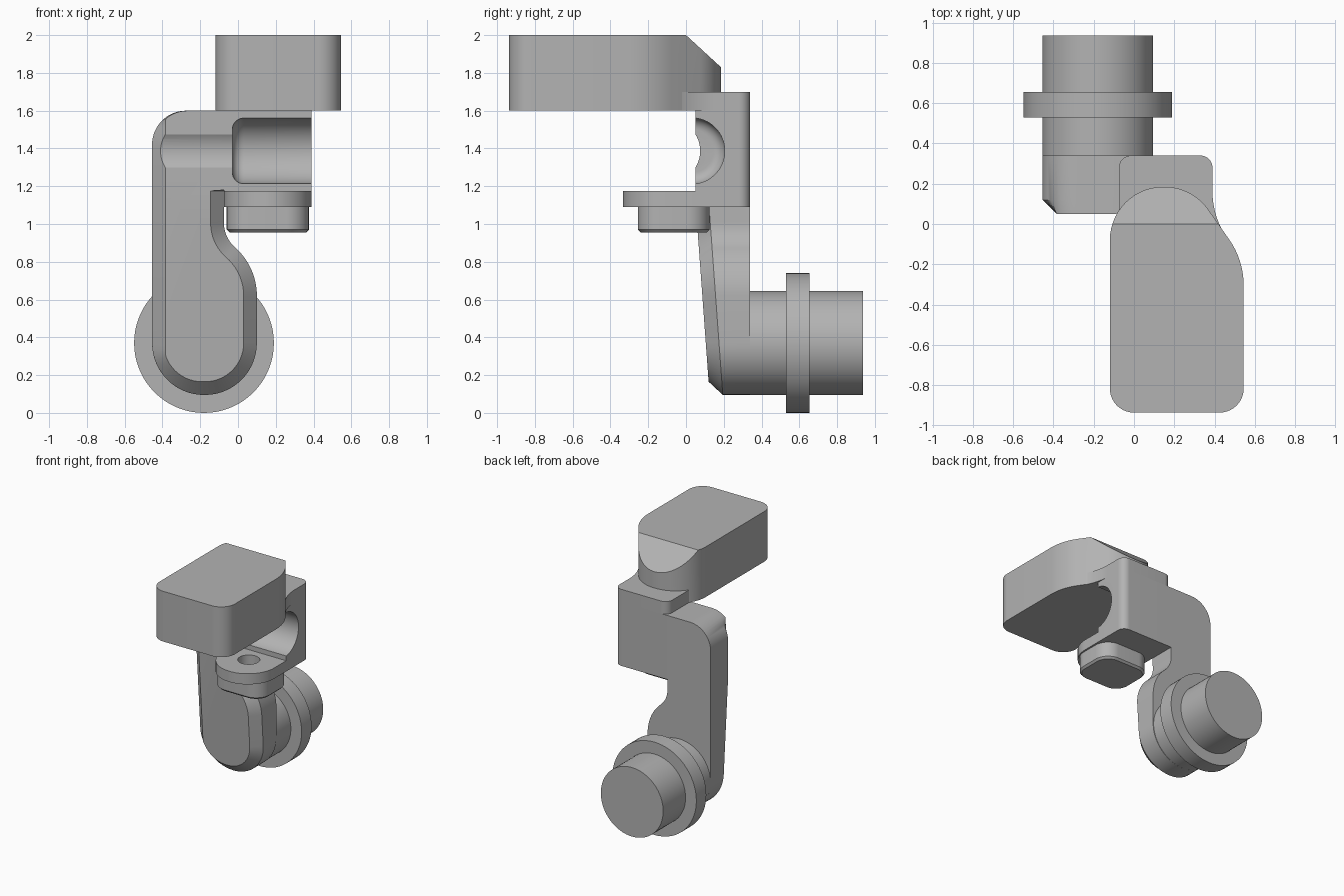
import bpy, bmesh
from math import sin, cos, pi, tan
from mathutils import Vector

cube = bpy.data.objects.get("Cube")
if cube:
    bpy.data.objects.remove(cube, do_unlink=True)

grey = bpy.data.materials.new("plain_grey")
grey.use_nodes = True
grey.diffuse_color = (0.45, 0.45, 0.45, 1)
grey.node_tree.nodes["Principled BSDF"].inputs["Base Color"].default_value = (0.45, 0.45, 0.45, 1)


def rounded(corners, steps=14):
    """Closed outline from (u, v, radius) corners, each filleted."""
    out = []
    for i, (u, v, r) in enumerate(corners):
        p = Vector((u, v))
        if r == 0:
            out.append(p)
            continue
        a = (Vector(corners[i - 1][:2]) - p).normalized()
        b = (Vector(corners[(i + 1) % len(corners)][:2]) - p).normalized()
        half = a.angle(b) / 2
        centre = p + (a + b).normalized() * r / sin(half)
        start, end = p + a * r / tan(half) - centre, p + b * r / tan(half) - centre
        turn = start.angle(end)
        for k in range(steps + 1):
            t = k / steps
            out.append(centre + (start * sin((1 - t) * turn) + end * sin(t * turn)) / sin(turn))
    return out


def circle(u, v, r, n=64):
    return [Vector((u + r * cos(2 * pi * k / n), v + r * sin(2 * pi * k / n))) for k in range(n)]


def loft(name, rings, axis="z", shape=None):
    """Solid through (outline, height) rings stacked along an axis."""
    place = {"x": lambda p, h: (h, p[0], p[1]),
             "y": lambda p, h: (p[0], h, p[1]),
             "z": lambda p, h: (p[0], p[1], h)}[axis]
    bm = bmesh.new()
    loops = [[bm.verts.new(place(p, h)) for p in ring] for ring, h in rings]
    for low, high in zip(loops, loops[1:]):
        for i in range(len(low)):
            bm.faces.new((low[i - 1], low[i], high[i], high[i - 1]))
    bm.faces.new(loops[0])
    bm.faces.new(loops[-1])
    bmesh.ops.remove_doubles(bm, verts=bm.verts, dist=0.0002)
    bmesh.ops.recalc_face_normals(bm, faces=bm.faces)
    if shape:
        shape(bm)
    mesh = bpy.data.meshes.new(name)
    bm.to_mesh(mesh)
    bm.free()
    mesh.materials.append(grey)
    obj = bpy.data.objects.new(name, mesh)
    bpy.context.collection.objects.link(obj)
    return obj


def prism(name, outline, low, high, axis="z", shape=None):
    return loft(name, [(outline, low), (outline, high)], axis, shape)


def activate(obj):
    bpy.ops.object.select_all(action="DESELECT")
    obj.select_set(True)
    bpy.context.view_layer.objects.active = obj


def cut(obj, cutter):
    activate(obj)
    mod = obj.modifiers.new("cut", "BOOLEAN")
    mod.operation, mod.solver, mod.object = "DIFFERENCE", "EXACT", cutter
    bpy.ops.object.modifier_apply(modifier=mod.name)


# Arm: chamfered front outline, thinning towards the bottom
outer = rounded([(-0.455, 0.095, 0.275), (0.1, 0.095, 0.275), (0.1, 0.77, 0.34),
                 (-0.075, 0.93, 0.18), (-0.075, 1.175, 0), (-0.075, 1.18, 0),
                 (-0.075, 1.6, 0), (-0.455, 1.6, 0.18)])
inner = rounded([(-0.385, 0.165, 0.205), (0.03, 0.165, 0.205), (0.03, 0.739, 0.27),
                 (-0.145, 0.899, 0.24), (-0.145, 1.175, 0), (-0.075, 1.18, 0),
                 (-0.075, 1.6, 0), (-0.455, 1.6, 0.18)])
inner = [Vector((max(p.x, -0.385), p.y)) for p in inner]


def taper(bm):
    bend = 1.12
    bmesh.ops.bisect_plane(bm, geom=bm.verts[:] + bm.edges[:] + bm.faces[:],
                           plane_co=(0, 0, bend), plane_no=(0, 0, 1))
    for v in bm.verts:
        if v.co.y < 0.2:
            v.co.y += 0.073 * max(0, bend - v.co.z)


arm = loft("arm", [(inner, 0.05), (outer, 0.12), (outer, 0.34)], "y", taper)

# Barrel with its collar
barrel = loft("barrel", [(circle(-0.18, 0.37, r), y) for r, y in
                         ((0.275, 0.33), (0.275, 0.53), (0.37, 0.53),
                          (0.37, 0.655), (0.275, 0.655), (0.275, 0.937))], "y")

# Block beside the arm, and the plate joining it to the head
block = prism("block", rounded([(-0.075, 0.05, 0), (0.39, 0.05, 0), (0.39, 0.34, 0.06),
                                (-0.075, 0.34, 0)]), 1.09, 1.6)
plate = prism("neck_plate", rounded([(-0.075, -0.1, 0), (0.49, -0.108, 0), (0.39, 0.036, 0.4),
                                     (0.39, 0.34, 0.06), (-0.075, 0.34, 0.06)]), 1.6, 1.7)


# Head: rounded body with a sloped cut at the rear top edge
def slope(bm):
    found = bmesh.ops.bisect_plane(bm, geom=bm.verts[:] + bm.edges[:] + bm.faces[:],
                                   plane_co=(0, 0, 2), plane_no=(0, 0.17, 0.185),
                                   clear_outer=True)
    edges = [e for e in found["geom_cut"] if isinstance(e, bmesh.types.BMEdge)]
    bmesh.ops.holes_fill(bm, edges=edges)
    bmesh.ops.recalc_face_normals(bm, faces=bm.faces)


head = prism("head", rounded([(-0.12, -0.937, 0.12), (0.545, -0.937, 0.12), (0.545, -0.18, 0.4),
                              (0.29, 0.185, 0.265), (-0.12, 0.185, 0.265)]),
             1.6, 2.0, shape=slope)

# Tongue and the knob beneath it
tongue = prism("tongue", rounded([(-0.075, -0.333, 0.232), (0.39, -0.333, 0.232),
                                  (0.39, 0.05, 0), (-0.075, 0.05, 0)]), 1.09, 1.175)


def knob_outline(d):
    r = 0.12 - d
    return rounded([(-0.06 + d, -0.255 + d, r), (0.375 - d, -0.255 + d, r),
                    (0.375 - d, 0.125 - d, r), (-0.06 + d, 0.125 - d, r)])


knob = loft("knob", [(knob_outline(0.015), 0.955), (knob_outline(0), 0.97), (knob_outline(0), 1.09)])

# Cutters: round-ended side recess, shallow groove, and pin hole
recess = loft("recess_cutter",
              [(circle(0.03, 1.387, 0.115 + 0.06 * sin(a)), -0.03 + 0.06 * (1 - cos(a)))
               for a in (pi / 2 * k / 8 for k in range(9))]
              + [(circle(0.03, 1.387, 0.175), 0.6)], "x")
groove = prism("groove_cutter", circle(-0.091, 1.387, 0.166), -0.6, 0.1, "x")
hole = prism("hole_cutter", circle(0.158, -0.09, 0.08, 40), 1.0, 1.3)
for obj, cutter in ((arm, groove), (block, groove), (block, recess), (tongue, hole), (knob, hole)):
    cut(obj, cutter)
for cutter in (recess, groove, hole):
    bpy.data.objects.remove(cutter, do_unlink=True)

for obj in (arm, barrel, block, plate, head, tongue, knob):
    activate(obj)
    bpy.ops.object.shade_smooth_by_angle(angle=pi / 6)
